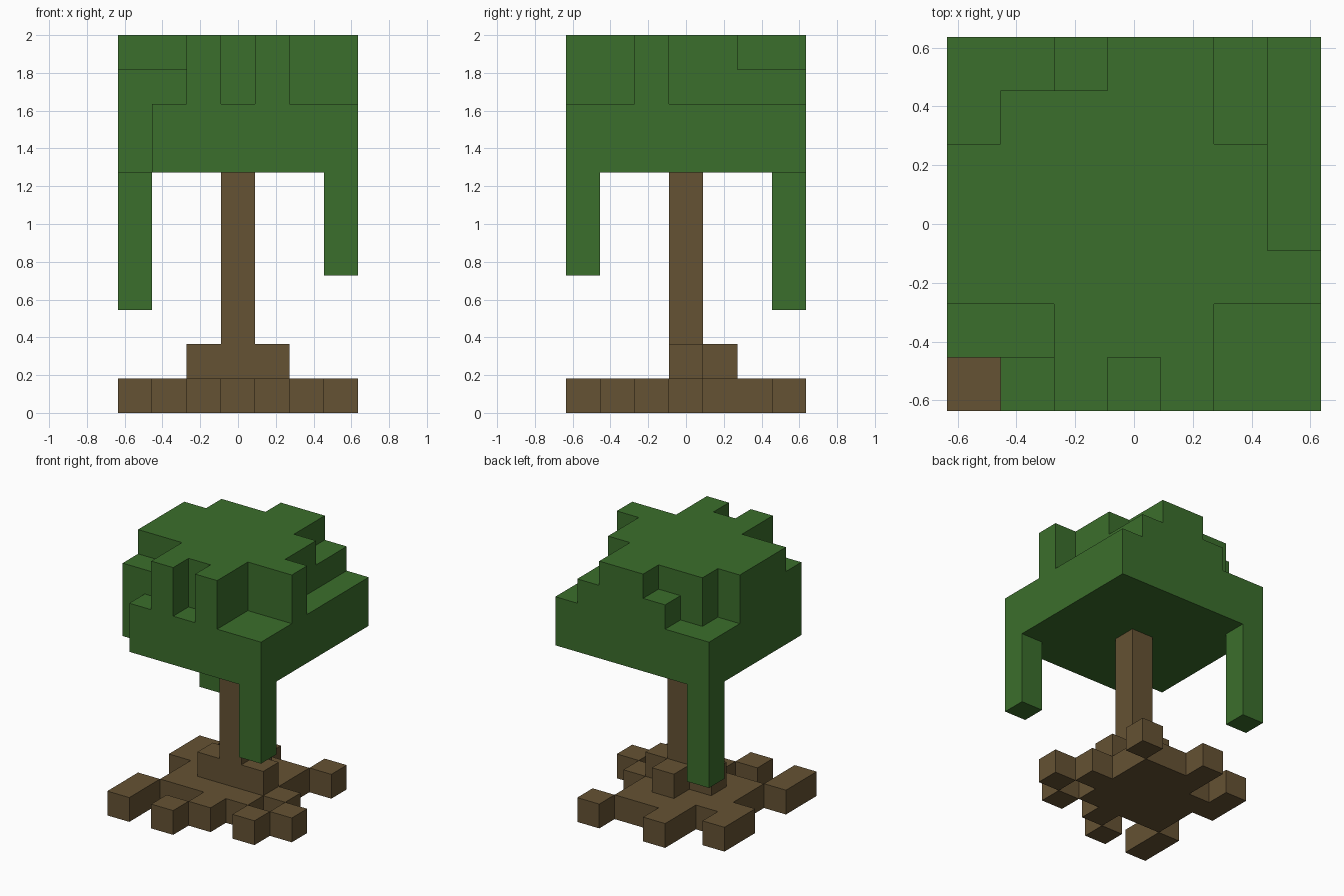
import bpy
import bmesh
from mathutils import Vector

cube = bpy.data.objects.get("Cube")
if cube:
    bpy.data.objects.remove(cube, do_unlink=True)

UNIT = 2 / 11          # edge length of one block
HALF = 3.5             # half the grid width in blocks
CANOPY_BASE = 7        # block level where the leaves begin


def make_material(name, color):
    mat = bpy.data.materials.new(name)
    mat.use_nodes = True
    mat.diffuse_color = color
    mat.node_tree.nodes["Principled BSDF"].inputs["Base Color"].default_value = color
    return mat


def read_plan(rows, base, layers):
    """Turn a plan (back row first) into block cells; each letter gives a stack height."""
    cells = set()
    for y, row in enumerate(reversed(rows)):
        for x, letter in enumerate(row):
            for z in range(layers[letter]):
                cells.add((x, y, base + z))
    return cells


def column(x, y, bottom, top):
    return {(x, y, z) for z in range(bottom, top)}


def build_part(name, cells, solid, mat):
    """Skin the cells with outer faces only, then merge flat areas."""
    bm = bmesh.new()
    for cell in cells:
        centre = Vector(cell) + Vector((0.5, 0.5, 0.5))
        for axis in range(3):
            for sign in (-1, 1):
                normal = Vector((0, 0, 0))
                normal[axis] = sign
                if tuple(int(c + n) for c, n in zip(cell, normal)) in solid:
                    continue
                u = Vector((0, 0, 0))
                u[(axis + 1) % 3] = 0.5
                v = normal.cross(u)
                middle = centre + normal * 0.5
                corners = (middle - u - v, middle + u - v, middle + u + v, middle - u + v)
                bm.faces.new([bm.verts.new((p - Vector((HALF, HALF, 0))) * UNIT)
                              for p in corners])
    bmesh.ops.remove_doubles(bm, verts=bm.verts[:], dist=0.001)
    bmesh.ops.dissolve_limit(bm, angle_limit=0.01, verts=bm.verts[:], edges=bm.edges[:])
    mesh = bpy.data.meshes.new(name)
    bm.to_mesh(mesh)
    bm.free()
    mesh.materials.append(mat)
    obj = bpy.data.objects.new(name, mesh)
    bpy.context.collection.objects.link(obj)
    return obj


leaf_green = make_material("leaf green", (0.044, 0.156, 0.025, 1))
bark_brown = make_material("bark brown", (0.130, 0.084, 0.033, 1))

# Leaves: low, middle and high stacks
canopy = read_plan([
    "llmhhml",
    "lhhhhml",
    "hhhhhhl",
    "hhhhhhl",
    "hhhhhhh",
    "mmhhhll",
    ".lhlhll",
], CANOPY_BASE, {".": 0, "l": 2, "m": 3, "h": 4})

# Roots: ground blocks and a raised collar round the trunk
roots = read_plan([
    "..g..g.",
    "g.ggg..",
    "gggcg..",
    ".gcccg.",
    ".gggg.g",
    "g..g.g.",
    "g.g....",
], 0, {".": 0, "g": 1, "c": 2})

trunk = column(3, 3, 2, CANOPY_BASE)
front_left_branch = column(6, 0, 4, CANOPY_BASE)
back_right_branch = column(0, 6, 3, CANOPY_BASE)

parts = [
    ("canopy", canopy, leaf_green),
    ("front_left_hanging_leaves", front_left_branch, leaf_green),
    ("back_right_hanging_leaves", back_right_branch, leaf_green),
    ("trunk", trunk, bark_brown),
    ("roots", roots, bark_brown),
]
solid = set().union(*(cells for _, cells, _ in parts))
for name, cells, mat in parts:
    build_part(name, cells, solid, mat)
